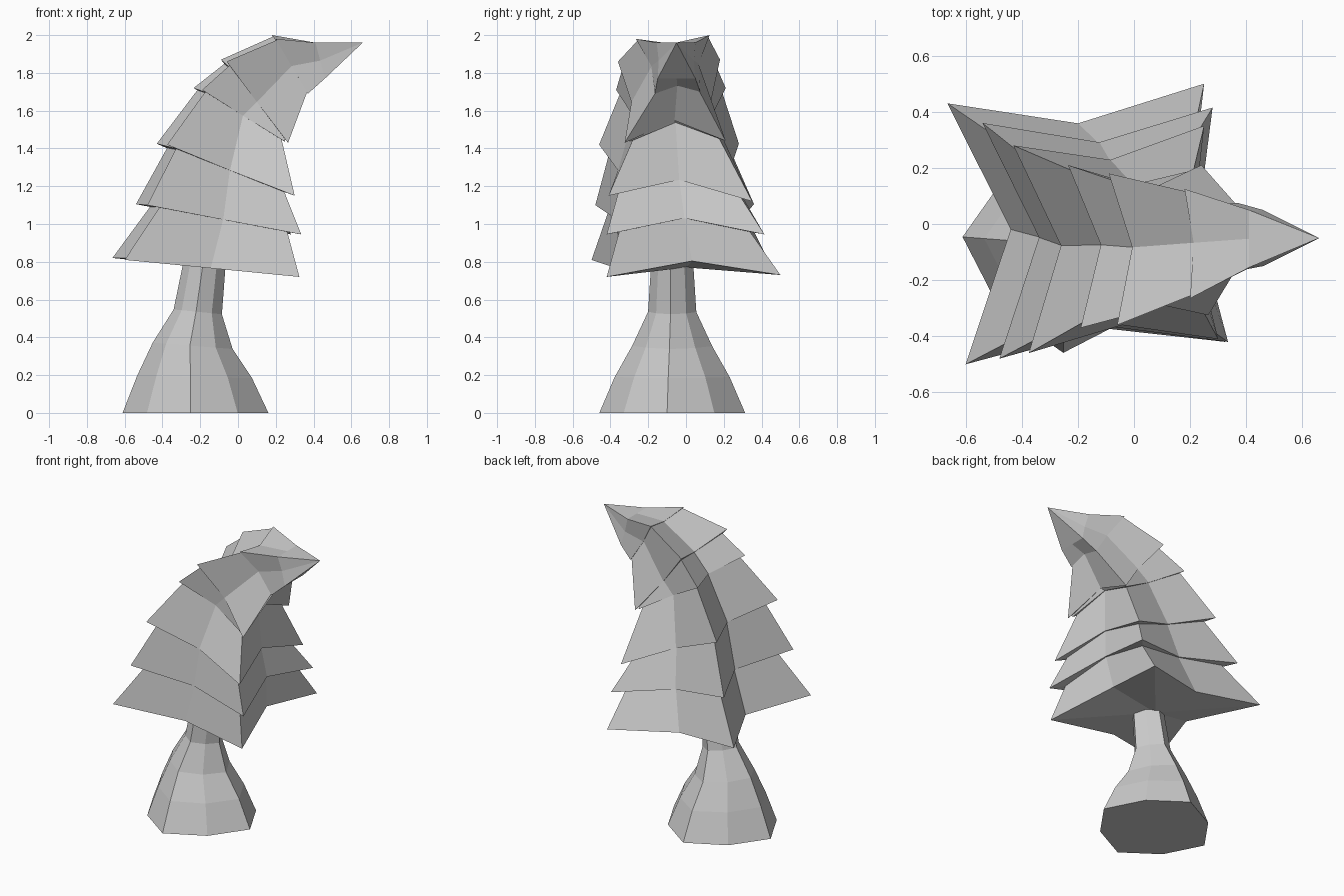
import bpy, math
from mathutils import Vector

if "Cube" in bpy.data.objects:
    bpy.data.objects.remove(bpy.data.objects["Cube"])


def make_object(name, verts, faces):
    mesh = bpy.data.meshes.new(name)
    mesh.from_pydata([tuple(v) for v in verts], [], faces)
    mesh.update()
    obj = bpy.data.objects.new(name, mesh)
    bpy.context.collection.objects.link(obj)
    return obj


def bridge(a, b, n=8):
    # quads between two rings starting at vertex a and b
    return [(a + i, a + (i + 1) % n, b + (i + 1) % n, b + i) for i in range(n)]


# trunk: tapered, bent eight-sided column (x, z, radius, tilt)
trunk_rings = [(-.225, 0, .387, 0), (-.23, .19, .305, .02), (-.24, .355, .212, .08),
               (-.213, .535, .128, .1), (-.18, .77, .113, .1), (-.15, .95, .11, .1)]
verts, faces = [], [tuple(reversed(range(8)))]
for k, (cx, z, r, tilt) in enumerate(trunk_rings):
    for i in range(8):
        a = math.radians(45 * i - 4)
        rr = r * (.88 if i % 2 else 1)  # diagonal corners sit closer in
        dx = rr * math.cos(a)
        verts.append((cx + dx, -.073 + rr * math.sin(a), z - tilt * dx))
    if k:
        faces += bridge(8 * k - 8, 8 * k)
faces.append(tuple(range(40, 48)))
make_object("trunk", verts, faces)


def star(corners, pull, lift):
    # four corners with inward-pulled notches between them
    c = [Vector(p) for p in corners]
    centre = sum(c, Vector()) / 4
    ring = []
    for i in range(4):
        mid = (c[i] + c[(i + 1) % 4]) / 2
        notch = centre.lerp(mid, pull[i])
        notch.z += lift[i]
        ring += [c[i], notch]
    return ring, centre


# foliage tiers: corners front-right, back-right, back-left, front-left
tiers = [
    [(.325, -.42, .72), (.25, .50, .73), (-.665, .43, .82), (-.60, -.50, .81)],
    [(.335, -.42, .945), (.28, .415, .945), (-.54, .36, 1.105), (-.48, -.48, 1.10)],
    [(.30, -.41, 1.15), (.25, .35, 1.12), (-.43, .28, 1.425), (-.375, -.46, 1.42)],
    [(.25, -.30, 1.435), (.225, .195, 1.445), (-.235, .21, 1.72), (-.19, -.37, 1.71)],
    [(.265, -.325, 1.43), (.24, .21, 1.44), (-.09, .18, 1.87), (-.06, -.36, 1.86)],
    [(.37, -.165, 1.69), (.37, .075, 1.70), (.18, .125, 2.0), (.20, -.265, 1.98)],
]
pull, lift = (.8, .77, .58, .8), (.07, 0, .02, 0)
hems = [star(t, pull, lift) for t in tiers[:-1]]
hems.append(star(tiers[-1], (.95, .8, .75, .8), (.03, 0, 0, 0)))
neck, _ = star([(.46, -.15, 1.77), (.46, .05, 1.77), (.41, .05, 1.96), (.41, -.155, 1.96)],
               (1, .92, 1, .92), (0, 0, 0, 0))
corner_scale = (.83, .85, .92, .9, .95)

for k, (hem, centre) in enumerate(hems):
    if k < len(hems) - 1:
        # top meets the underside of the next tier, notches nearly touching
        nxt, nc = hems[k + 1]
        top = [nc + (.98 if i % 2 else corner_scale[k]) * (v - nc) for i, v in enumerate(nxt)]
        cap = nc
    else:
        top, cap = neck, Vector((.66, -.05, 1.96))  # pointed tree tip
    verts = hem + top + [centre, cap]
    faces = bridge(0, 8)
    faces += [((i + 1) % 8, i, 16) for i in range(8)]
    faces += [(8 + i, 8 + (i + 1) % 8, 17) for i in range(8)]
    make_object("foliage_tier_%d" % (k + 1), verts, faces)
